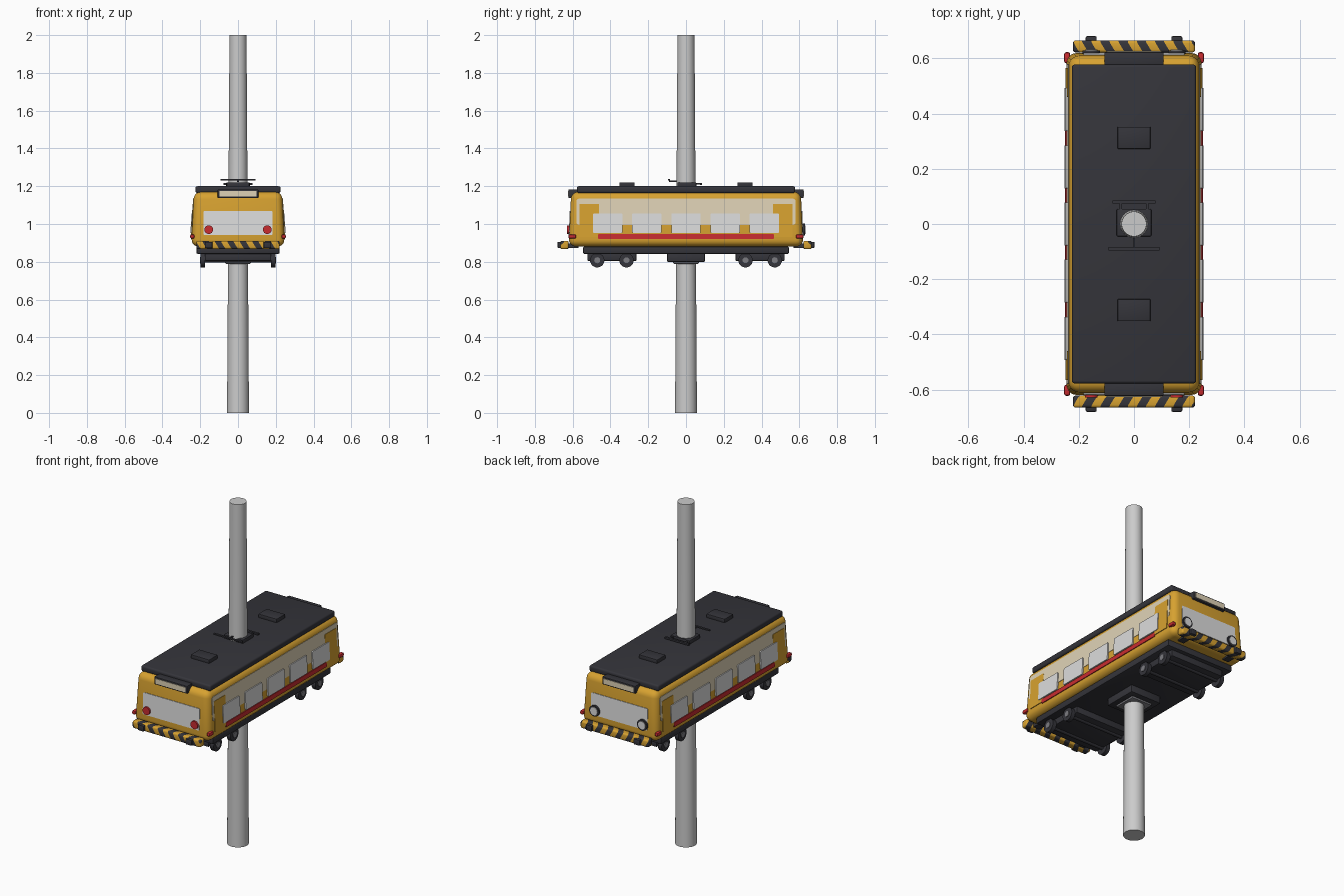
import bpy, bmesh, math
from mathutils import Vector, Matrix

cube = bpy.data.objects.get("Cube")
if cube:
    bpy.data.objects.remove(cube, do_unlink=True)


def material(name, r, g, b):
    m = bpy.data.materials.new(name)
    m.use_nodes = True
    m.diffuse_color = (r, g, b, 1)
    m.node_tree.nodes["Principled BSDF"].inputs["Base Color"].default_value = (r, g, b, 1)
    return m


YELLOW = material("tram yellow", 0.68, 0.36, 0.03)
CREAM = material("cream", 0.74, 0.65, 0.47)
DARK = material("charcoal", 0.035, 0.035, 0.043)
GLASS = material("pale glass", 0.72, 0.72, 0.72)
RED = material("signal red", 0.58, 0.025, 0.03)
STEEL = material("pole grey", 0.6, 0.6, 0.6)
HUB = material("hub grey", 0.2, 0.2, 0.22)


def finish(name, bm, *mats):
    bmesh.ops.recalc_face_normals(bm, faces=bm.faces)
    me = bpy.data.meshes.new(name)
    bm.to_mesh(me)
    bm.free()
    ob = bpy.data.objects.new(name, me)
    bpy.context.collection.objects.link(ob)
    for m in mats:
        me.materials.append(m)
    bpy.ops.object.select_all(action='DESELECT')
    ob.select_set(True)
    bpy.context.view_layer.objects.active = ob
    bpy.ops.object.shade_smooth_by_angle(angle=math.radians(35))
    return ob


def box_mesh(center, size, bevel=0, segments=2):
    bm = bmesh.new()
    bmesh.ops.create_cube(bm, size=1)
    bmesh.ops.scale(bm, vec=size, verts=bm.verts)
    bmesh.ops.translate(bm, vec=center, verts=bm.verts)
    if bevel:
        bmesh.ops.bevel(bm, geom=bm.edges[:], offset=bevel, segments=segments,
                        profile=0.5, affect='EDGES')
    return bm


def box(name, center, size, mat, bevel=0, segments=2):
    return finish(name, box_mesh(center, size, bevel, segments), mat)


def cylinder(name, center, r1, r2, depth, mat, axis='Z', sides=24):
    bm = bmesh.new()
    bmesh.ops.create_cone(bm, cap_ends=True, segments=sides, radius1=r1, radius2=r2, depth=depth)
    if axis != 'Z':
        turn = Matrix.Rotation(math.pi / 2, 3, 'Y' if axis == 'X' else 'X')
        bmesh.ops.rotate(bm, matrix=turn, verts=bm.verts)
    bmesh.ops.translate(bm, vec=center, verts=bm.verts)
    return finish(name, bm, mat)


def lean(z):
    """How far the body walls lean inward at height z."""
    return 0.045 * (z - 0.9)


def plate(name, wall, side, u, z, lift, mat, corner=0.006):
    """Thin rounded plate following a leaning wall; wall is 'x' or 'y'."""
    bm = box_mesh((0, (u[0] + u[1]) / 2, (z[0] + z[1]) / 2),
                  (0.014, u[1] - u[0], z[1] - z[0]))
    across = [e for e in bm.edges if abs(e.verts[0].co.x - e.verts[1].co.x) > 0.01]
    bmesh.ops.bevel(bm, geom=across, offset=corner, segments=3, profile=0.5, affect='EDGES')
    base = 0.246 if wall == 'x' else 0.62
    for v in bm.verts:
        depth = base - lean(v.co.z) + (lift if v.co.x > 0 else -0.004)
        v.co = (side * depth, v.co.y, v.co.z) if wall == 'x' else (v.co.y, side * depth, v.co.z)
    return finish(name, bm, mat)


# Pole through the car
cylinder("pole", (0, 0, 1), 0.058, 0.045, 2, STEEL, sides=32)

# Body shell, leaning slightly inward toward the roof
bm = box_mesh((0, 0, 1.025), (0.492, 1.24, 0.29), 0.038, 5)
for v in bm.verts:
    v.co.x -= math.copysign(lean(v.co.z), v.co.x)
    v.co.y -= math.copysign(lean(v.co.z), v.co.y)
finish("body", bm, YELLOW)

# Roof and roof equipment
box("roof", (0, 0, 1.182), (0.45, 1.155, 0.036), DARK, 0.01, 3)
for s, where in ((-1, "front"), (1, "back")):
    box(where + "_roof_box", (0, s * 0.312, 1.208), (0.12, 0.08, 0.026), DARK, 0.004)
box("pole_collar_top", (0, 0.005, 1.208), (0.125, 0.1, 0.025), DARK, 0.004)
box("front_collector_bar", (0, -0.09, 1.234), (0.185, 0.012, 0.007), DARK)
box("back_collector_bar", (0, 0.08, 1.212), (0.155, 0.012, 0.01), DARK)
box("front_collector_arm", (0, -0.065, 1.226), (0.008, 0.05, 0.008), DARK)
for s, where in ((1, "left"), (-1, "right")):
    box(where + "_collector_arm", (s * 0.048, 0.06, 1.212), (0.008, 0.045, 0.008), DARK)

# Sides: cream panel, end doors, stripe, windows, markers
for s, where in ((1, "left"), (-1, "right")):
    plate(where + "_cream_panel", 'x', s, (-0.58, 0.58), (0.995, 1.135), 0.002, CREAM, 0.015)
    for e, end in ((-1, "front"), (1, "back")):
        u = sorted((e * 0.46, e * 0.565))
        plate(f"{where}_{end}_door", 'x', s, u, (0.93, 1.107), 0.004, YELLOW)
        box(f"{where}_{end}_marker", (s * 0.242, e * 0.602, 0.934),
            (0.022, 0.04, 0.022), RED, 0.007)
    plate(where + "_stripe", 'x', s, (-0.465, 0.465), (0.921, 0.947), 0.005, RED, 0.004)
    for i in range(5):
        c = (i - 2) * 0.207
        plate(f"{where}_window_{i + 1}", 'x', s, (c - 0.078, c + 0.078),
              (0.952, 1.056), 0.008, GLASS)

# Ends: windscreen, sign, lamps
for s, where in ((-1, "front"), (1, "back")):
    plate(where + "_windscreen", 'y', s, (-0.183, 0.183), (0.942, 1.068), 0.003, GLASS)
    box(where + "_sign_frame", (0, s * 0.598, 1.16), (0.215, 0.05, 0.046), DARK, 0.005)
    box(where + "_sign", (0, s * 0.623, 1.16), (0.195, 0.006, 0.029), CREAM)
    for t, hand in ((1, "left"), (-1, "right")):
        spot = (t * 0.155, s * 0.62, 0.97)
        if s < 0:
            cylinder(hand + "_tail_lamp", spot, 0.023, 0.023, 0.018, RED, 'Y')
        else:
            cylinder(hand + "_headlamp_rim", spot, 0.032, 0.032, 0.018, DARK, 'Y')
            cylinder(hand + "_headlamp_lens", spot, 0.023, 0.023, 0.024, GLASS, 'Y')

# Bumpers, cut by slanted planes into hazard stripes
slant = Vector((1, 0.6, 0.6))
PITCH = 0.033
for s, where in ((-1, "front"), (1, "back")):
    mid = Vector((0, s * 0.643, 0.889))
    bm = box_mesh(mid, (0.442, 0.044, 0.044), 0.01, 3)
    for i in range(-8, 9):
        bmesh.ops.bisect_plane(bm, geom=bm.verts[:] + bm.edges[:] + bm.faces[:],
                               plane_co=mid + Vector((i * PITCH, 0, 0)),
                               plane_no=Vector((1, slant.y * s, slant.z)))
    for f in bm.faces:
        d = f.calc_center_median() - mid
        f.material_index = math.floor((d.x + slant.y * s * d.y + slant.z * d.z) / PITCH) % 2
    finish(where + "_bumper", bm, YELLOW, DARK)
    for t, hand in ((1, "left"), (-1, "right")):
        box(f"{where}_{hand}_buffer", (t * 0.155, s * 0.66, 0.889),
            (0.04, 0.04, 0.034), DARK, 0.005)
        box(f"{where}_{hand}_bumper_arm", (t * 0.155, s * 0.6, 0.885),
            (0.04, 0.06, 0.025), DARK)

# Underframe and lower pole collar
box("underframe", (0, 0, 0.861), (0.44, 1.09, 0.038), DARK, 0.006)
box("pole_collar_bottom", (0, 0, 0.822), (0.2, 0.2, 0.045), DARK, 0.005)
box("pole_clamp", (0, 0, 0.804), (0.135, 0.135, 0.03), HUB, 0.005)

# Bogies with wheels
for s, where in ((-1, "front"), (1, "back")):
    box(where + "_bogie", (0, s * 0.392, 0.825), (0.35, 0.26, 0.04), DARK, 0.005)
    for j, y in enumerate((0.315, 0.47)):
        cylinder(f"{where}_axle_{j + 1}", (0, s * y, 0.808), 0.012, 0.012, 0.36, DARK, 'X', 12)
        for t, hand in ((1, "left"), (-1, "right")):
            tag = f"{where}_{hand}_wheel_{j + 1}"
            cylinder(tag, (t * 0.186, s * y, 0.808), 0.038, 0.038, 0.024, DARK, 'X')
            cylinder(tag + "_hub", (t * 0.19, s * y, 0.808), 0.016, 0.016, 0.024, HUB, 'X', 16)
